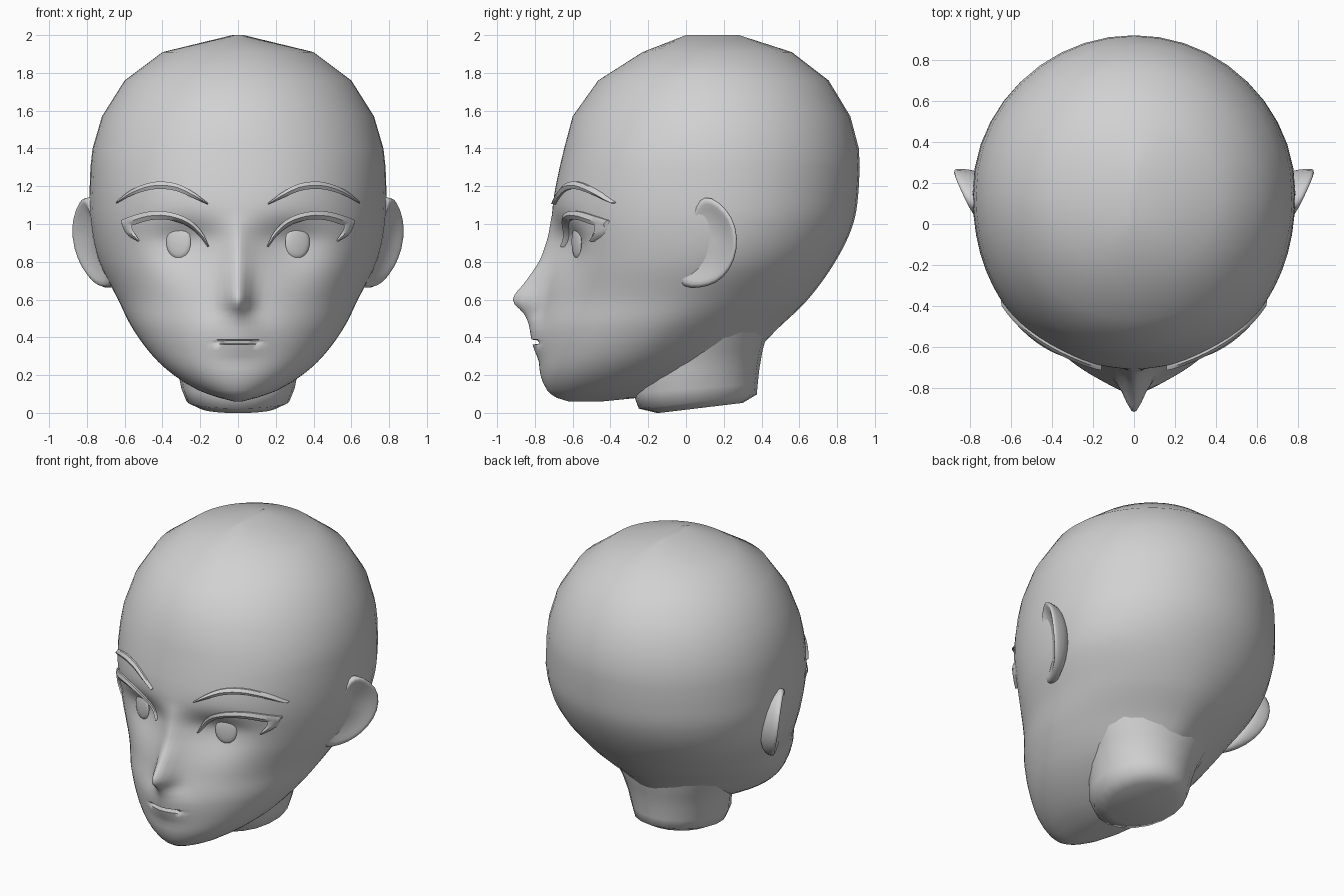
import bpy, bmesh, math
from math import sin, cos, pi, exp

if "Cube" in bpy.data.objects:
    bpy.data.objects.remove(bpy.data.objects["Cube"])

skin = bpy.data.materials.new("plain_grey")
skin.diffuse_color = (0.64, 0.64, 0.64, 1)
skin.use_nodes = True
skin.node_tree.nodes["Principled BSDF"].inputs["Base Color"].default_value = skin.diffuse_color


def interp(table, t):
    """Smooth curve through rows of (key, values...), keys ascending."""
    n = len(table)
    t = min(max(t, table[0][0]), table[-1][0])
    i = max(k for k in range(n - 1) if table[k][0] <= t)
    a, b = table[i], table[i + 1]
    d = b[0] - a[0]
    s = (t - a[0]) / d
    out = []
    for c in range(1, len(a)):
        def slope(k):
            p, q = table[max(k - 1, 0)], table[min(k + 1, n - 1)]
            return (q[c] - p[c]) / (q[0] - p[0]) * d
        out.append((2*s**3 - 3*s*s + 1) * a[c] + (s**3 - 2*s*s + s) * slope(i)
                   + (3*s*s - 2*s**3) * b[c] + (s**3 - s*s) * slope(i + 1))
    return out


def loft(name, rings, mirror=False, angle=50, subsurf=0):
    """Skin closed rings of equal length and cap both ends."""
    bm = bmesh.new()
    vs = [[bm.verts.new(p) for p in r] for r in rings]
    n = len(vs[0])
    for a, b in zip(vs, vs[1:]):
        for i in range(n):
            bm.faces.new((a[i], a[(i + 1) % n], b[(i + 1) % n], b[i]))
    bm.faces.new(vs[0])
    bm.faces.new(vs[-1])
    bmesh.ops.recalc_face_normals(bm, faces=bm.faces)
    me = bpy.data.meshes.new(name)
    bm.to_mesh(me)
    bm.free()
    ob = bpy.data.objects.new(name, me)
    bpy.context.collection.objects.link(ob)
    me.materials.append(skin)
    bpy.ops.object.select_all(action='DESELECT')
    ob.select_set(True)
    bpy.context.view_layer.objects.active = ob
    bpy.ops.object.shade_smooth_by_angle(angle=math.radians(angle))
    if mirror:
        ob.modifiers.new("mirror", 'MIRROR').use_mirror_merge = False
    if subsurf:
        m = ob.modifiers.new("subsurf", 'SUBSURF')
        m.levels = m.render_levels = subsurf
    return ob


# Head cross-sections: z, half width, y of widest point, front y, back y, front/back roundness
HEAD = [
    (0.06, 0.02, -0.58, -0.62, -0.45, 2, 2),
    (0.08, 0.10, -0.53, -0.685, -0.25, 2, 2),
    (0.12, 0.21, -0.46, -0.735, -0.10, 2, 1.9),
    (0.20, 0.34, -0.36, -0.77, 0.12, 2, 1.75),
    (0.30, 0.45, -0.26, -0.78, 0.33, 1.97, 1.65),
    (0.45, 0.56, -0.13, -0.785, 0.49, 1.93, 1.7),
    (0.60, 0.635, -0.02, -0.76, 0.645, 1.92, 1.88),
    (0.80, 0.735, 0.10, -0.75, 0.79, 2.0, 2),
    (1.00, 0.78, 0.15, -0.72, 0.885, 2.14, 2),
    (1.20, 0.785, 0.15, -0.69, 0.915, 2.18, 2),
    (1.40, 0.77, 0.14, -0.645, 0.915, 2.12, 2),
    (1.57, 0.72, 0.14, -0.60, 0.87, 2, 2),
    (1.76, 0.60, 0.14, -0.465, 0.755, 2, 2),
    (1.91, 0.40, 0.14, -0.23, 0.56, 2, 2),
    (2.00, 0.03, 0.14, 0.0, 0.28, 2, 2),
]
# How far the nose and lips stand out along the centre line
NOSE = [(0.28, 0), (0.33, 0.02), (0.40, 0.035), (0.47, 0.05), (0.53, 0.09), (0.58, 0.15),
        (0.62, 0.155), (0.69, 0.105), (0.80, 0.045), (0.90, 0.025), (1.05, 0)]


def features(x, z):
    """Nose, lips and eye sockets as a y offset."""
    x = abs(x)
    sig = 0.045 + 0.045 * min(max((0.53 - z) / 0.1, 0), 1)
    dy = -interp(NOSE, z)[0] * exp(-0.5 * (x / sig) ** 2)
    sz = 0.08 if z > 0.9 else 0.14
    dy += 0.105 * exp(-0.5 * ((x - 0.27) / 0.15) ** 2 - 0.5 * ((z - 0.9) / sz) ** 2)
    if 0.366 < z < 0.384 and x < 0.11:     # mouth slit, deepest in the middle
        dy += 0.05 * math.sqrt(1 - (x / 0.11) ** 2)
    return dy


def face_y(x, z):
    w, ys, f, b, p, q = interp(HEAD, z)
    return ys + (f - ys) * max(1 - (abs(x) / w) ** p, 0) ** (1 / p) + features(x, z)


def head_ring(z):
    w, ys, f, b, p, q = interp(HEAD, z)
    half = []
    for i in range(21):                    # face side, denser near the nose
        t = pi / 2 * (i / 20) ** 1.4
        x = w * sin(t) ** (2 / p) if i else 0
        c = max(cos(t), 0) if i < 20 else 0
        half.append((x, ys + (f - ys) * c ** (2 / p) + features(x, z), z))
    for i in range(1, 11):                 # back of the skull
        t = pi / 2 * i / 10
        c = cos(t) if i < 10 else 0
        half.append((w * c ** (2 / q), ys + (b - ys) * sin(t) ** (2 / q), z))
    return half + [(-x, y, zz) for x, y, zz in reversed(half[1:-1])]


levels = [0.06, 0.08, 0.1, 0.12, 0.16, 0.2, 0.235, 0.27, 0.3, 0.33, 0.362, 0.368, 0.382, 0.388]
levels += [0.425 + 0.025 * i for i in range(32)] + [1.3, 1.4, 1.57, 1.76, 1.91, 2.0]
loft("head", [head_ring(z) for z in levels], angle=60)

# Neck, flared into the jaw: z, half width, front y, back y, slope towards the back
neck = []
for z, w, f, b, k in [(0.52, 0.44, -0.20, 0.44, 0), (0.42, 0.40, -0.22, 0.43, 0),
                      (0.33, 0.355, -0.24, 0.405, 0), (0.23, 0.32, -0.26, 0.388, 0),
                      (0.13, 0.30, -0.28, 0.38, 0.08), (0.06, 0.272, -0.25, 0.375, 0.12),
                      (0.024, 0.2, -0.15, 0.30, 0.12)]:
    c, r = (f + b) / 2, (b - f) / 2
    ring = []
    for i in range(20):
        y = c + r * cos(pi * i / 10)
        ring.append((w * sin(pi * i / 10), y, z + k * (y - 0.06)))
    neck.append(ring)
loft("neck", neck, angle=60)

# Ears: one outline in (y, z), nested into back, rim and hollow; the front sinks into the head
EAR = [(0.02, 1.0), (0.05, 1.10), (0.10, 1.15), (0.17, 1.12), (0.245, 1.04), (0.275, 0.93),
       (0.26, 0.81), (0.20, 0.715), (0.12, 0.67), (0.02, 0.66), (-0.055, 0.69),
       (-0.03, 0.78), (0.0, 0.88)]
ear = []
for scale, dx, flat in [(0.84, 0, True), (1.0, -0.06, False), (1.03, -0.01, False), (0.95, 0.012, False),
                        (0.78, -0.012, False), (0.45, -0.04, False), (0.1, -0.045, False)]:
    ring = []
    for y, z in EAR:
        y, z = 0.12 + (y - 0.12) * scale, 0.91 + (z - 0.91) * scale
        x = 0.765 + 0.45 * y - 0.12 * max(0, 1 - z) - 0.2 * max(0, 0.85 - z)
        x -= 0.25 * max(0, 0.08 - y) * min(max((z - 0.65) / 0.2, 0), 1)
        ring.append((0.68 if flat else x + dx, y, z))
    ear.append(ring)
loft("ears", ear, mirror=True, angle=180, subsurf=1)


def ribbon(name, path, steps):
    """Raised tapered strip on the face; path rows are x, z, half height."""
    rows = [(i,) + p for i, p in enumerate(path)]
    end = len(path) - 1
    rings = []
    for s in range(steps + 1):
        t = end * s / steps
        x, z, h = interp(rows, t)
        x0, z0, _ = interp(rows, t - 0.05)
        x1, z1, _ = interp(rows, t + 0.05)
        d = math.hypot(x1 - x0, z1 - z0)
        nx, nz = -(z1 - z0) / d * h, (x1 - x0) / d * h
        rings.append([(x + k * nx, face_y(x + k * nx, z + k * nz) + dy, z + k * nz)
                      for k, dy in ((1, 0.02), (1, -0.012), (0, -0.024), (-1, -0.012), (-1, 0.02))])
    loft(name, rings, mirror=True, angle=40)


ribbon("eyebrows", [(0.16, 1.107, 0.004), (0.25, 1.16, 0.015), (0.34, 1.198, 0.019),
                    (0.45, 1.203, 0.019), (0.56, 1.168, 0.014), (0.645, 1.112, 0.004)], 14)
ribbon("upper_lashes", [(0.157, 0.88, 0.004), (0.20, 0.95, 0.012), (0.27, 1.01, 0.018),
                        (0.37, 1.043, 0.021), (0.47, 1.043, 0.023), (0.56, 1.018, 0.024),
                        (0.615, 1.0, 0.02)], 16)
ribbon("lash_tips", [(0.592, 1.01, 0.026), (0.575, 0.96, 0.02), (0.525, 0.91, 0.005)], 6)

# Irises: thin lens shapes turned to follow the face
iris = []
yaw = math.radians(20)
for i in range(9):
    a = pi * (i + 0.3) / 8.6
    r, d = sin(a), -0.016 * cos(a)
    ring = []
    for j in range(24):
        u, v = 0.069 * r * cos(pi * j / 12), 0.088 * r * sin(pi * j / 12)
        ring.append((0.315 + u * cos(yaw) - d * sin(yaw),
                     -0.578 + u * sin(yaw) + d * cos(yaw), 0.905 + v))
    iris.append(ring)
loft("irises", iris, mirror=True, angle=60)
